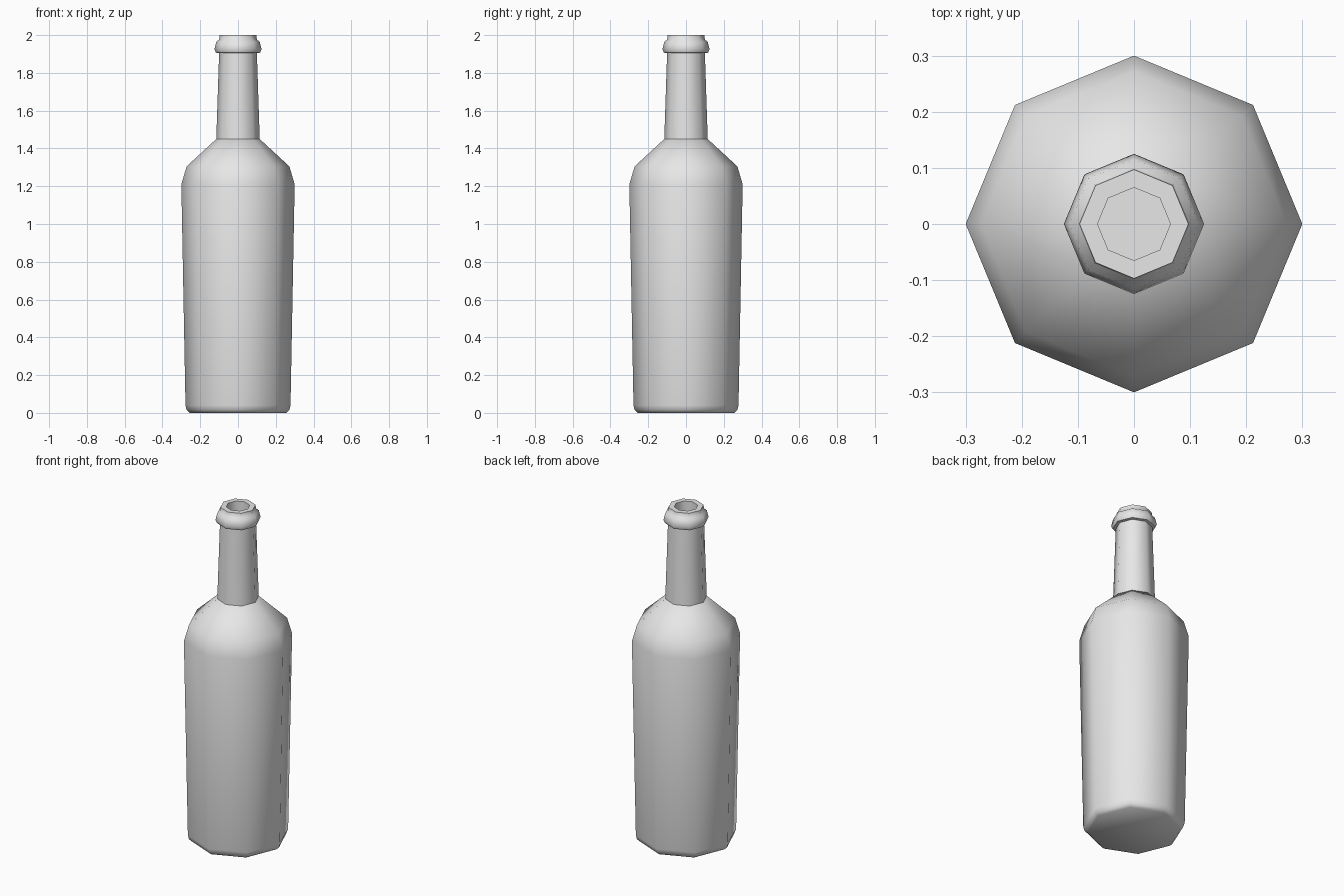
import bpy, bmesh, math

cube = bpy.data.objects.get("Cube")
if cube:
    bpy.data.objects.remove(cube, do_unlink=True)

SIDES = 8

glass = bpy.data.materials.new("light grey glass")
glass.use_nodes = True
glass.diffuse_color = (0.8, 0.8, 0.8, 1)
glass.node_tree.nodes["Principled BSDF"].inputs["Base Color"].default_value = (0.8, 0.8, 0.8, 1)


def lathe(name, profile, sharp_angle):
    """Turn a (radius, height) profile into a closed eight-sided solid."""
    bm = bmesh.new()
    rings = []
    for r, z in profile:
        angles = [math.tau * i / SIDES for i in range(SIDES)]
        rings.append([bm.verts.new((r * math.cos(a), r * math.sin(a), z)) for a in angles])
    for low, high in zip(rings, rings[1:]):
        for i in range(SIDES):
            j = (i + 1) % SIDES
            bm.faces.new((low[i], low[j], high[j], high[i]))
    bm.faces.new(rings[0][::-1])
    bm.faces.new(rings[-1])
    mesh = bpy.data.meshes.new(name)
    bm.to_mesh(mesh)
    bm.free()
    mesh.materials.append(glass)
    obj = bpy.data.objects.new(name, mesh)
    bpy.context.collection.objects.link(obj)
    bpy.ops.object.select_all(action="DESELECT")
    obj.select_set(True)
    bpy.context.view_layer.objects.active = obj
    bpy.ops.object.shade_smooth_by_angle(angle=math.radians(sharp_angle))
    return obj


# Body with a chamfered foot and sloping shoulder
lathe("bottle_body", [(0.255, 0), (0.272, 0.015), (0.278, 0.04), (0.3, 1.21),
                      (0.272, 1.305), (0.115, 1.45)], 50)

# Tapered neck, lip collar and hollow mouth
lathe("bottle_neck", [(0.115, 1.45), (0.1, 1.905), (0.117, 1.907), (0.125, 1.925),
                      (0.115, 1.965), (0.1, 1.975), (0.097, 2.0),
                      (0.065, 2.0), (0.065, 1.93)], 50)
